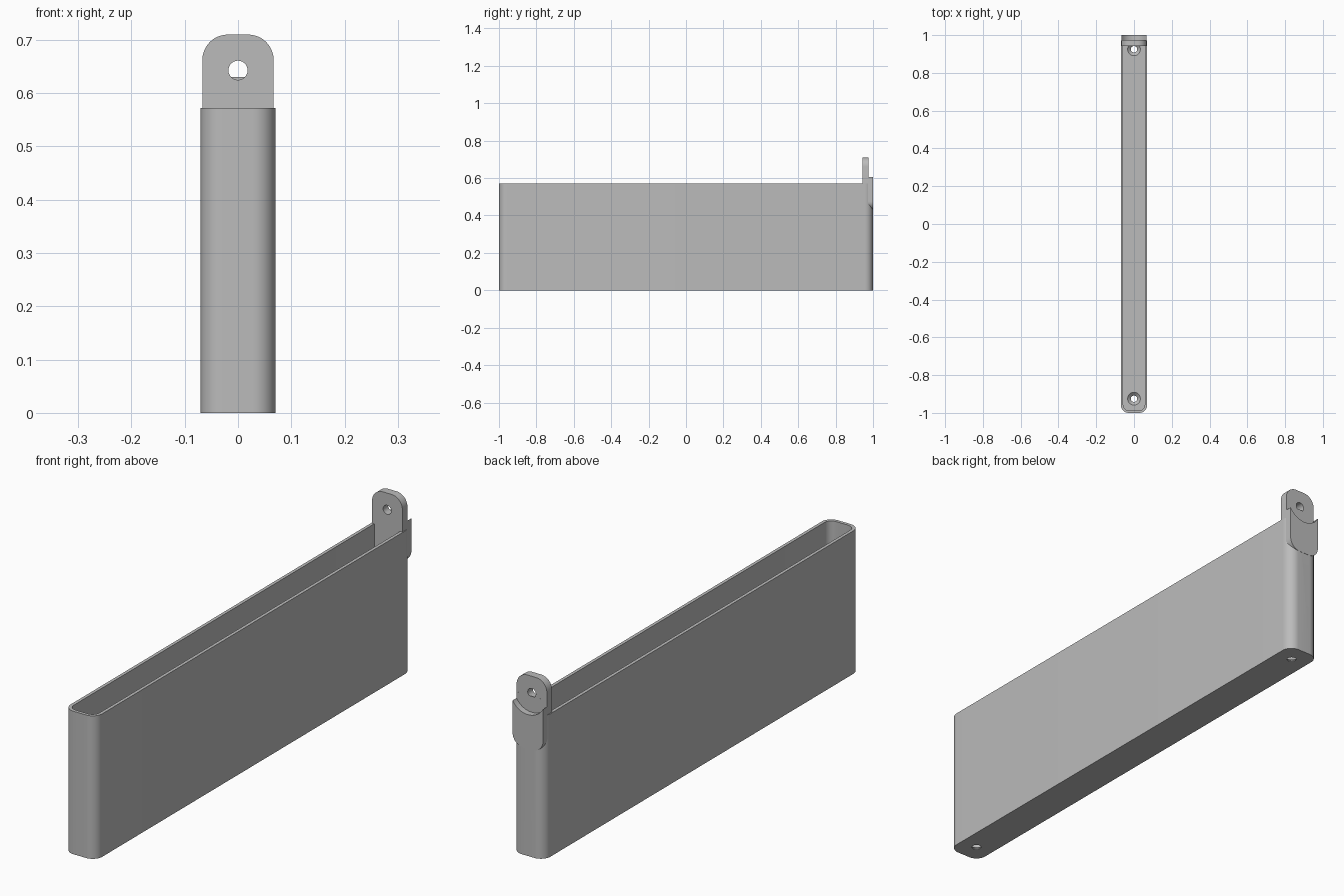
import bpy, bmesh, math
from mathutils import Vector, Matrix

cube = bpy.data.objects.get("Cube")
if cube:
    bpy.data.objects.remove(cube, do_unlink=True)

grey = bpy.data.materials.new("plain grey")
grey.use_nodes = True
colour = (0.5, 0.5, 0.5, 1)
grey.diffuse_color = colour
grey.node_tree.nodes["Principled BSDF"].inputs["Base Color"].default_value = colour


def make_object(name, bm):
    bmesh.ops.recalc_face_normals(bm, faces=bm.faces)
    mesh = bpy.data.meshes.new(name)
    bm.to_mesh(mesh)
    bm.free()
    mesh.materials.append(grey)
    obj = bpy.data.objects.new(name, mesh)
    bpy.context.collection.objects.link(obj)
    return obj


def rounded_slab(name, u0, u1, v0, v1, radii, start, end, upright=False):
    """Rounded rectangle extruded along z, or along y when upright.
    radii = (low v corners, high v corners)."""
    low, high = radii
    corners = [(u1, v1, -1, -1, high, 0), (u0, v1, 1, -1, high, 1),
               (u0, v0, 1, 1, low, 2), (u1, v0, -1, 1, low, 3)]
    bm = bmesh.new()
    ring = []
    for u, v, su, sv, r, quarter in corners:
        steps = 12 if r else 0
        for i in range(steps + 1):
            a = (quarter + i / max(steps, 1)) * math.pi / 2
            p = (u + su * r + r * math.cos(a), v + sv * r + r * math.sin(a))
            ring.append(bm.verts.new((p[0], start, p[1]) if upright else (*p, start)))
    face = bm.faces.new(ring)
    new = bmesh.ops.extrude_face_region(bm, geom=[face])["geom"]
    shift = Vector((0, end - start, 0) if upright else (0, 0, end - start))
    bmesh.ops.translate(bm, vec=shift, verts=[g for g in new if isinstance(g, bmesh.types.BMVert)])
    return make_object(name, bm)


def cone(name, r1, r2, depth, centre, along_y=False):
    bm = bmesh.new()
    turn = Matrix.Rotation(math.pi / 2, 4, "X") if along_y else Matrix()
    bmesh.ops.create_cone(bm, cap_ends=True, segments=64, radius1=r1, radius2=r2,
                          depth=depth, matrix=Matrix.Translation(centre) @ turn)
    return make_object(name, bm)


def cut(obj, *cutters):
    for cutter in cutters:
        cutter.hide_render = True
        mod = obj.modifiers.new("cut", "BOOLEAN")
        mod.operation, mod.solver, mod.object = "DIFFERENCE", "EXACT", cutter
        bpy.context.view_layer.objects.active = obj
        bpy.ops.object.modifier_apply(modifier=mod.name)
        bpy.data.objects.remove(cutter, do_unlink=True)


TOP, WALL, FLOOR = 0.572, 0.013, 0.02
HOLE_Z = 0.643

# Long open tray with rounded ends
tray = rounded_slab("tray", -0.07, 0.07, -1, 0.999, (0.042, 0.042), 0, TOP)
cut(tray, rounded_slab("cavity", -0.07 + WALL, 0.07 - WALL, -1 + WALL, 0.999 - WALL,
                       (0.03, 0.03), FLOOR, 1))

# Countersunk screw holes in the floor
for y in (-0.925, 0.925):
    cut(tray, cone("screw_hole", 0.017, 0.017, 0.2, (0, y, 0)),
        cone("countersink", 0.017, 0.034, 0.016, (0, y, FLOOR - 0.0079)))

# Hanging tab with a round hole
tab = rounded_slab("hanging_tab", -0.067, 0.067, 0.43, 0.71, (0.045, 0.048), 0.943, 0.975, True)
cut(tab, cone("tab_hole", 0.018, 0.018, 0.2, (0, 0.96, HOLE_Z), True))

# Back pad with a scooped top edge around the tab hole
pad = rounded_slab("back_pad", -0.067, 0.067, 0.43, 0.63, (0.045, 0), 0.975, 1, True)
for part in (pad, tray):
    cut(part, cone("scoop", 0.077, 0.077, 0.1, (0, 1.0251, HOLE_Z), True))

# Crisp edges, smooth curves
for obj in (tray, tab, pad):
    bpy.ops.object.select_all(action="DESELECT")
    obj.select_set(True)
    bpy.context.view_layer.objects.active = obj
    bpy.ops.object.shade_smooth_by_angle(angle=math.radians(30))
